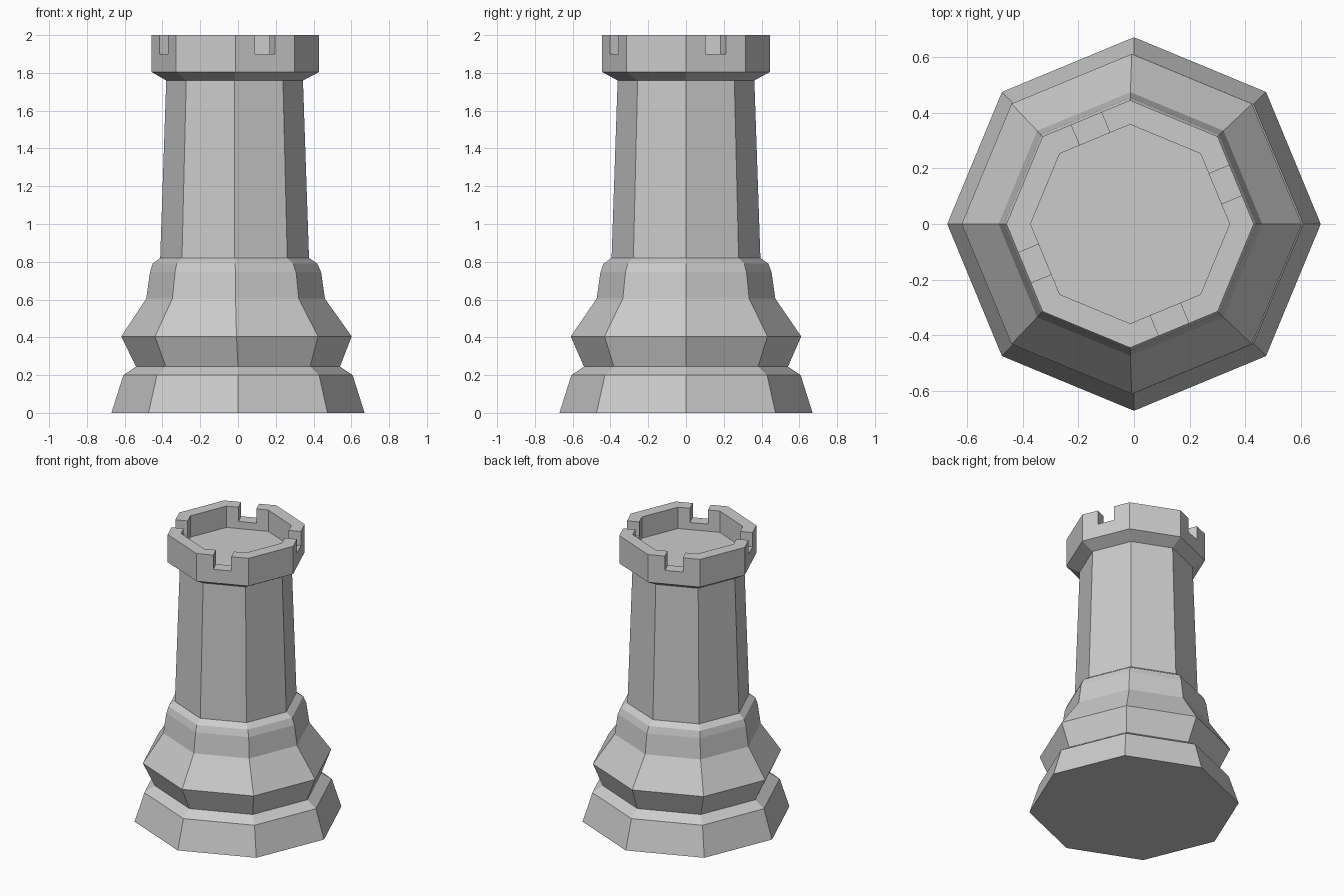
import bpy, bmesh
from math import cos, sin, pi
from mathutils import Matrix

if "Cube" in bpy.data.objects:
    bpy.data.objects.remove(bpy.data.objects["Cube"])

SIDES = 8


def make_object(name, bm):
    bmesh.ops.recalc_face_normals(bm, faces=bm.faces[:])
    mesh = bpy.data.meshes.new(name)
    bm.to_mesh(mesh)
    bm.free()
    obj = bpy.data.objects.new(name, mesh)
    bpy.context.collection.objects.link(obj)
    return obj


def lathe(name, profile):
    """Closed octagonal solid through (radius, z, x offset) rings."""
    bm = bmesh.new()
    rings = [[bm.verts.new((ox + r * cos(2 * pi * i / SIDES),
                            r * sin(2 * pi * i / SIDES), z))
              for i in range(SIDES)] for r, z, ox in profile]
    for a, b in zip(rings, rings[1:]):
        for i in range(SIDES):
            j = (i + 1) % SIDES
            bm.faces.new((a[i], a[j], b[j], b[i]))
    bm.faces.new(rings[0])
    bm.faces.new(rings[-1])
    return make_object(name, bm)


# Tower: stepped foot, collar, tapering shaft, flared crown with sunken top
TOP_X = -0.014
tower = lathe("tower", [
    (0.670, 0.00, 0),
    (0.607, 0.20, 0),
    (0.540, 0.245, 0),
    (0.610, 0.405, -0.008),
    (0.473, 0.605, -0.013),
    (0.453, 0.745, -0.013),
    (0.436, 0.79, -0.016),
    (0.394, 0.82, -0.018),
    (0.362, 1.76, -0.018),
    (0.444, 1.805, TOP_X),
    (0.444, 2.00, TOP_X),
    (0.357, 2.00, TOP_X),
    (0.357, 1.85, TOP_X),
])

# Battlement notches: four boxes cut through every other crown face
bm = bmesh.new()
for k in range(4):
    place = (Matrix.Translation((TOP_X, 0, 2.0))
             @ Matrix.Rotation(pi / 8 + k * pi / 2, 4, 'Z')
             @ Matrix.Translation((0.375, 0, 0))
             @ Matrix.Diagonal((0.25, 0.117, 0.2, 1)))
    bmesh.ops.create_cube(bm, size=1, matrix=place)
cutter = make_object("notch_cutter", bm)
cutter.hide_render = True
cutter.hide_viewport = False
cutter.display_type = 'WIRE'

cut = tower.modifiers.new("notches", 'BOOLEAN')
cut.operation = 'DIFFERENCE'
cut.solver = 'EXACT'
cut.object = cutter

# Bake the cut and drop the helper
bpy.context.view_layer.objects.active = tower
tower.select_set(True)
bpy.ops.object.modifier_apply(modifier=cut.name)
bpy.data.objects.remove(cutter)
